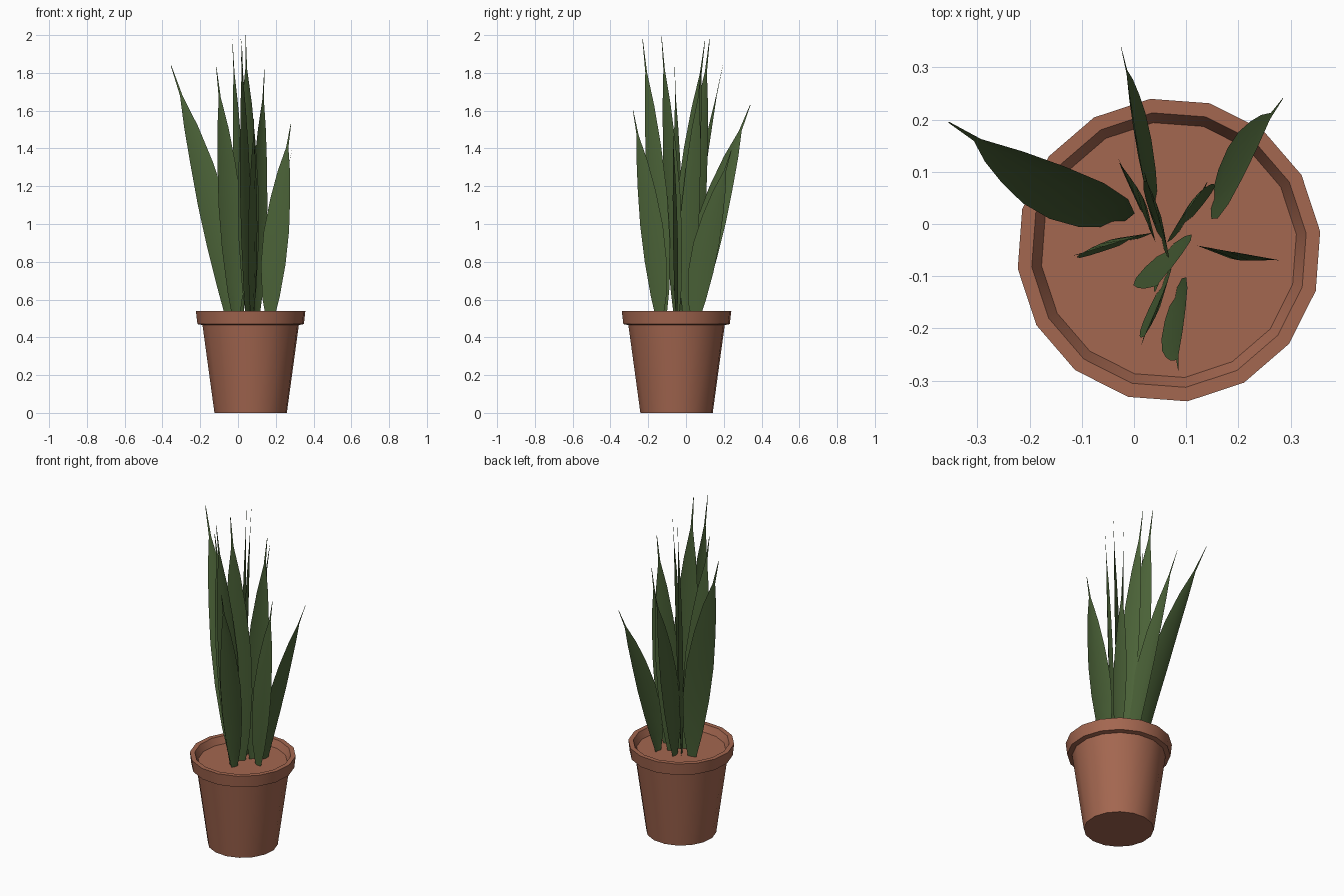
import bpy, bmesh, math
from mathutils import Vector

if "Cube" in bpy.data.objects:
    bpy.data.objects.remove(bpy.data.objects["Cube"])


def material(name, rgb):
    m = bpy.data.materials.new(name)
    m.diffuse_color = (*rgb, 1)
    m.use_nodes = True
    m.node_tree.nodes["Principled BSDF"].inputs["Base Color"].default_value = m.diffuse_color
    return m


terracotta = material("terracotta", (0.37, 0.135, 0.08))
leaf_green = material("leaf green", (0.07, 0.123, 0.039))


def finish(name, bm, mat, angle):
    me = bpy.data.meshes.new(name)
    bm.to_mesh(me)
    bm.free()
    me.materials.append(mat)
    ob = bpy.data.objects.new(name, me)
    bpy.context.collection.objects.link(ob)
    bpy.ops.object.select_all(action='DESELECT')
    bpy.context.view_layer.objects.active = ob
    ob.select_set(True)
    bpy.ops.object.shade_smooth_by_angle(angle=math.radians(angle))
    return ob


# Pot: 16-sided lathe of (radius, height), closed by base and soil discs
CX, CY, SIDES = 0.067, -0.05, 16
profile = [(0.193, 0), (0.257, 0.465), (0.284, 0.47), (0.292, 0.54),
           (0.265, 0.54), (0.246, 0.5)]
bm = bmesh.new()
rings = []
for r, z in profile:
    ring = []
    for i in range(SIDES):
        a = math.radians(7) + i * math.tau / SIDES
        ring.append(bm.verts.new((CX + r * math.cos(a), CY + r * math.sin(a), z)))
    rings.append(ring)
for lo, hi in zip(rings, rings[1:]):
    for i in range(SIDES):
        j = (i + 1) % SIDES
        bm.faces.new((lo[i], lo[j], hi[j], hi[i]))
bm.faces.new(rings[0][::-1])
bm.faces.new(rings[-1])
finish("pot", bm, terracotta, 30)

# Leaf outline: (fraction of height, fraction of half width)
OUTLINE = [(0, 0.3), (0.11, 0.68), (0.28, 0.97), (0.45, 1.0),
           (0.62, 0.78), (0.76, 0.48), (0.88, 0.09), (1, 0.02)]
BASE_Z = 0.495


def leaf(name, base, tip, width_angle, half):
    """Long pointed blade that curves outward, with a shallow centre fold."""
    bm = bmesh.new()
    a = math.radians(width_angle)
    side = Vector((math.cos(a), math.sin(a), 0))
    fold = Vector((-side.y, side.x, 0))
    lean = Vector((tip[0] - base[0], tip[1] - base[1], 0))
    if fold.dot(lean) < 0:
        fold = -fold
    rows = []
    for t, w in OUTLINE:
        c = Vector((base[0], base[1], BASE_Z + t * (tip[2] - BASE_Z))) + lean * t ** 1.5
        h = half * w
        rows.append([bm.verts.new(c - side * h), bm.verts.new(c + fold * h * 0.2),
                     bm.verts.new(c + side * h)])
    for lo, hi in zip(rows, rows[1:]):
        for i in range(2):
            bm.faces.new((lo[i], lo[i + 1], hi[i + 1], hi[i]))
    finish(name, bm, leaf_green, 30)


# Leaves: base (x, y), tip (x, y, z), direction of the width, half width
LEAVES = [
    ((-0.04, 0.00), (-0.355, 0.195, 1.84), 14, 0.08),
    ((0.045, 0.04), (-0.025, 0.34, 1.63), 91, 0.08),
    ((0.15, 0.05), (0.285, 0.24, 1.39), 82, 0.07),
    ((0.17, -0.05), (0.28, -0.07, 1.53), -10, 0.068),
    ((0.075, -0.14), (0.085, -0.28, 1.60), 68, 0.065),
    ((0.05, -0.12), (0.015, -0.23, 1.98), 62, 0.06),
    ((-0.01, -0.035), (-0.115, -0.06, 1.83), 20, 0.065),
    ((0.10, 0.00), (0.14, 0.08, 1.82), 48, 0.065),
    ((0.02, 0.01), (-0.03, 0.125, 1.98), 115, 0.07),
    ((0.06, -0.05), (0.04, -0.13, 2.0), 38, 0.07),
    ((0.05, -0.03), (0.02, 0.10, 1.97), 112, 0.06),
]
for n, args in enumerate(LEAVES, 1):
    leaf(f"leaf_{n:02d}", *args)
